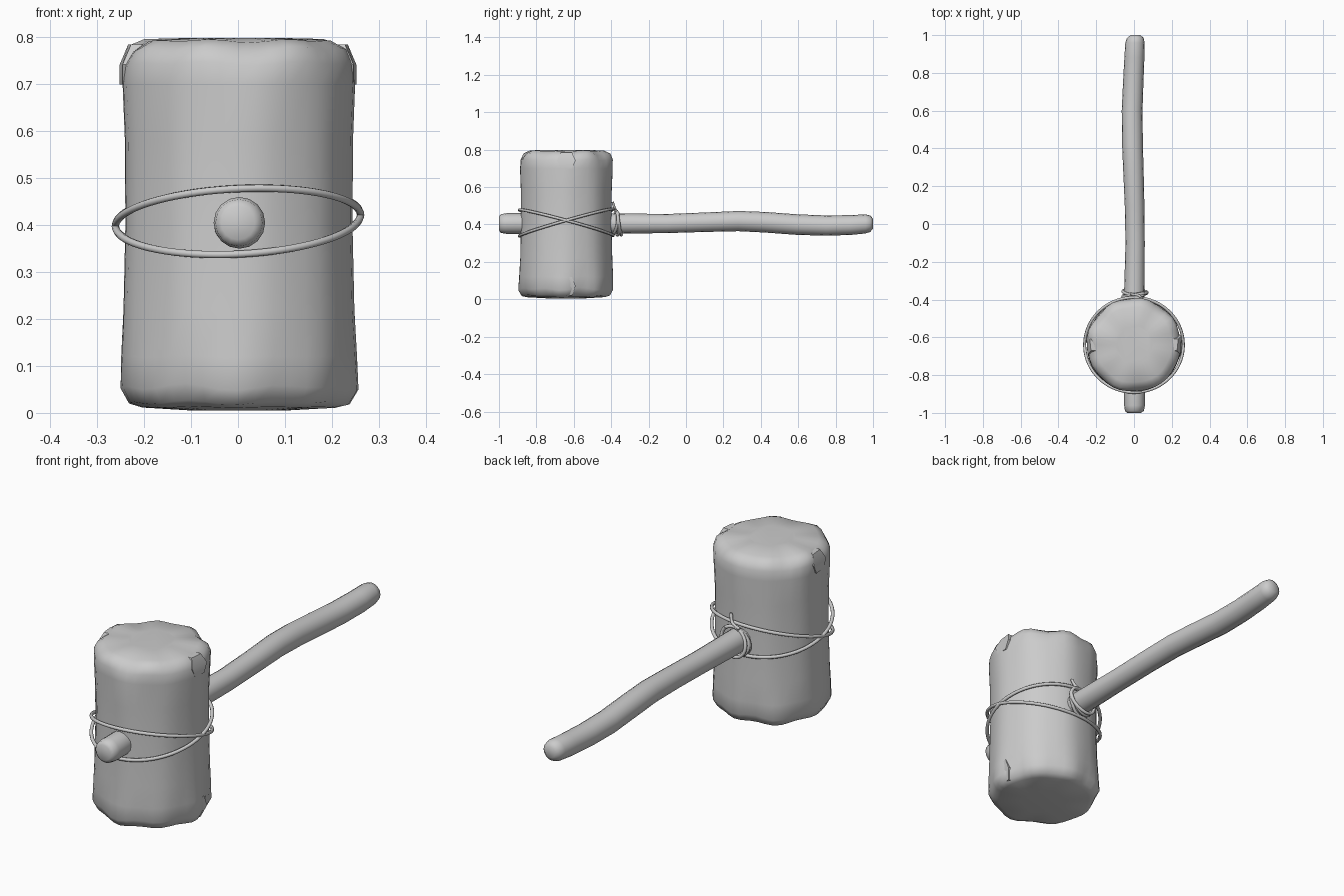
import bpy, bmesh, math
from mathutils import Vector

cube = bpy.data.objects.get("Cube")
if cube:
    bpy.data.objects.remove(cube, do_unlink=True)

grey = bpy.data.materials.new("plain_grey")
grey.use_nodes = True
colour = (0.6, 0.6, 0.6, 1)
grey.diffuse_color = colour
grey.node_tree.nodes["Principled BSDF"].inputs["Base Color"].default_value = colour

CENTRE = Vector((0, -0.64, 0.405))
TAU = math.tau


def skin(name, rings, angle=50):
    """Bridge a list of point rings, cap both ends and shade smoothly."""
    bm = bmesh.new()
    loops = [[bm.verts.new(p) for p in ring] for ring in rings]
    n = len(loops[0])
    for a, b in zip(loops, loops[1:]):
        for i in range(n):
            j = (i + 1) % n
            bm.faces.new((a[i], a[j], b[j], b[i]))
    bm.faces.new(loops[0])
    bm.faces.new(loops[-1])
    bmesh.ops.recalc_face_normals(bm, faces=bm.faces)
    mesh = bpy.data.meshes.new(name)
    bm.to_mesh(mesh)
    bm.free()
    mesh.materials.append(grey)
    obj = bpy.data.objects.new(name, mesh)
    bpy.context.collection.objects.link(obj)
    bpy.ops.object.select_all(action="DESELECT")
    obj.select_set(True)
    bpy.context.view_layer.objects.active = obj
    bpy.ops.object.shade_smooth_by_angle(angle=math.radians(angle))
    return obj


# Log head: radius, height, and how strongly the worn rim shows on each ring
profile = [(0.10, 0.005, 0), (0.205, 0.012, 0.2), (0.232, 0.022, 0.7),
           (0.249, 0.055, 1), (0.25, 0.12, 0.3), (0.246, 0.22, 0),
           (0.242, 0.40, 0), (0.243, 0.58, 0), (0.248, 0.70, 0.1),
           (0.247, 0.745, 0.6), (0.232, 0.775, 1), (0.20, 0.793, 0.5),
           (0.10, 0.799, 0)]
SIDES = 40
rings = []
for r, z, wear in profile:
    ring = []
    for i in range(SIDES):
        a = TAU * i / SIDES
        phase = 0.6 if z < 0.4 else 2.1
        chip = 0.6 * math.cos(8 * a + phase) + 0.4 * math.cos(5 * a + 2 * phase)
        radius = r + 0.009 * wear * chip + 0.002 * math.cos(9 * a)
        height = z + 0.008 * wear * chip * (-1 if z < 0.4 else 1)
        ring.append((radius * math.cos(a), CENTRE.y + radius * math.sin(a), height))
    rings.append(ring)
skin("log_head", rings)

# Bark slivers where the rim is split on both sides
for name, side, z0, z1 in (("upper_left_sliver", 1, 0.70, 0.785),
                           ("upper_right_sliver", -1, 0.70, 0.785),
                           ("lower_left_sliver", 1, 0.02, 0.12)):
    pts = []
    for z, w in ((z0, 0.03), ((z0 + z1) / 2, 0.05), (z1, 0.03)):
        inset = 0.018 if z > 0.76 or z < 0.04 else 0
        pts.append([(side * (x - inset), CENTRE.y + y, z) for x, y in
                    ((0.21, -w), (0.246, -w), (0.252, w), (0.21, w))])
    skin(name, pts, 30)

# Handle: y, x, z and radius along the bent stick
stick = [(-1.0, 0.0, 0.405, 0.036), (-0.99, 0.002, 0.405, 0.05),
         (-0.96, 0.003, 0.405, 0.055), (-0.88, 0.003, 0.405, 0.055),
         (-0.6, 0.0, 0.405, 0.055), (-0.35, 0.002, 0.405, 0.054),
         (-0.1, 0.006, 0.405, 0.051), (0.1, 0.003, 0.412, 0.052),
         (0.28, -0.003, 0.418, 0.054), (0.42, -0.008, 0.412, 0.055),
         (0.6, -0.01, 0.399, 0.055), (0.75, -0.004, 0.394, 0.054),
         (0.88, 0.002, 0.397, 0.053), (0.96, 0.005, 0.403, 0.051),
         (0.985, 0.007, 0.404, 0.044), (1.0, 0.008, 0.405, 0.026)]
skin("handle", [[(x + r * math.cos(TAU * i / 16), y, z + r * math.sin(TAU * i / 16))
                 for i in range(16)] for y, x, z, r in stick])


def rope(name, points, closed=False, radius=0.008):
    """Sweep a round cord through the points and turn it into a mesh."""
    curve = bpy.data.curves.new(name, "CURVE")
    curve.dimensions = "3D"
    curve.bevel_depth = radius
    curve.bevel_resolution = 2
    curve.use_fill_caps = True
    curve.resolution_u = 2
    spline = curve.splines.new("NURBS")
    spline.points.add(len(points) - 1)
    for p, co in zip(spline.points, points):
        p.co = (*co, 1)
    spline.use_cyclic_u = closed
    spline.use_endpoint_u = not closed
    spline.order_u = 3
    curve.materials.append(grey)
    obj = bpy.data.objects.new(name, curve)
    bpy.context.collection.objects.link(obj)
    bpy.ops.object.select_all(action="DESELECT")
    obj.select_set(True)
    bpy.context.view_layer.objects.active = obj
    bpy.ops.object.convert(target="MESH")
    bpy.ops.object.shade_smooth_by_angle(angle=math.radians(50))


# Two tilted loops that cross at the sides of the head
for name, tilt in (("rope_loop_high_front", -0.068), ("rope_loop_low_front", 0.072)):
    loop = []
    for i in range(40):
        a = TAU * i / 40
        loop.append((0.262 * math.cos(a), CENTRE.y + 0.252 * math.sin(a),
                     CENTRE.z + 0.005 + 0.012 * math.cos(a) + tilt * math.sin(a)))
    rope(name, loop, True)

# Lashing coiled round the handle, ending in a loose tail
coil = []
for i in range(57):
    t = i / 56
    a = 0.9 + 3 * TAU * t
    r = 0.063 + 0.008 * math.sin(2 * a)
    coil.append((0.005 + r * math.cos(a), -0.388 + 0.036 * t + 0.012 * math.sin(a + 4 * t),
                 CENTRE.z + 0.002 + r * math.sin(a)))
rope("handle_lashing", coil)
rope("rope_tail", [(-0.02, -0.37, 0.468), (0.02, -0.375, 0.475),
                   (0.035, -0.385, 0.495), (0.04, -0.392, 0.52)], radius=0.007)
